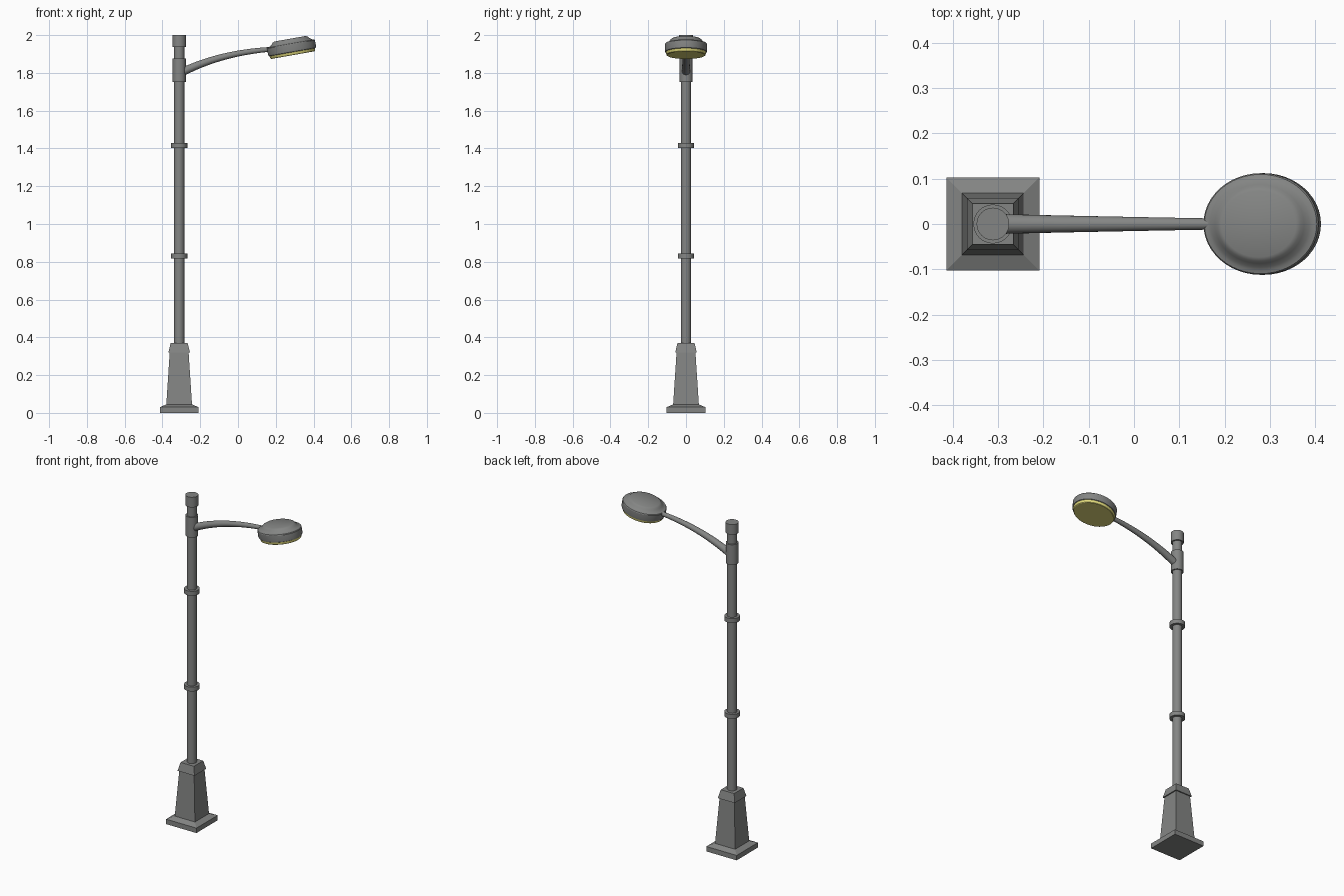
import bpy, bmesh, math
from mathutils import Vector, Matrix

if "Cube" in bpy.data.objects:
    bpy.data.objects.remove(bpy.data.objects["Cube"])

PX = -0.3115  # pole centre


def material(name, colour):
    m = bpy.data.materials.new(name)
    m.diffuse_color = colour
    m.use_nodes = True
    m.node_tree.nodes["Principled BSDF"].inputs["Base Color"].default_value = m.diffuse_color
    return m


DARK = material("dark_metal", (0.23, 0.235, 0.23, 1))
YELLOW = material("lens_yellow", (0.75, 0.7, 0.2, 1))


def finish(name, bm, smooth=True, mat=DARK):
    mesh = bpy.data.meshes.new(name)
    bmesh.ops.recalc_face_normals(bm, faces=bm.faces)
    bm.to_mesh(mesh)
    bm.free()
    mesh.materials.append(mat)
    ob = bpy.data.objects.new(name, mesh)
    bpy.context.collection.objects.link(ob)
    if smooth:
        bpy.ops.object.select_all(action='DESELECT')
        ob.select_set(True)
        bpy.context.view_layer.objects.active = ob
        bpy.ops.object.shade_smooth_by_angle(angle=math.radians(30))
    return ob


def skin(bm, rings):
    """Bridge vertex rings and cap both ends."""
    n = len(rings[0])
    for a, b in zip(rings, rings[1:]):
        for i in range(n):
            j = (i + 1) % n
            bm.faces.new((a[i], a[j], b[j], b[i]))
    bm.faces.new(rings[0][::-1])
    bm.faces.new(rings[-1])


def lathe(name, profile, segs, matrix, turn=0.0, smooth=True, mat=DARK):
    """Closed solid of revolution from (radius, height) points."""
    bm = bmesh.new()
    angles = [turn + 2 * math.pi * i / segs for i in range(segs)]
    skin(bm, [[bm.verts.new((r * math.cos(a), r * math.sin(a), z)) for a in angles]
              for r, z in profile])
    bm.transform(matrix)
    return finish(name, bm, smooth, mat)


pole_at = Matrix.Translation((PX, 0, 0))

# Square pedestal: plinth, tapered body and cap (half widths)
q = math.sqrt(2)
pedestal = [(0.1025, 0), (0.1025, 0.03), (0.068, 0.045), (0.050, 0.32),
            (0.057, 0.32), (0.045, 0.37)]
lathe("pedestal", [(h * q, z) for h, z in pedestal], 4, pole_at, math.pi / 4, False)

# Round pole, with rings, arm sleeve and top cap
lathe("pole", [(0.027, 0.36), (0.027, 1.95)], 32, pole_at)
for name, r, z0, z1 in (("lower_ring", 0.043, 0.818, 0.844),
                        ("upper_ring", 0.043, 1.402, 1.429),
                        ("arm_sleeve", 0.035, 1.753, 1.876),
                        ("pole_cap", 0.036, 1.938, 2.0)):
    lathe(name, [(r, z0), (r, z1)], 32, pole_at)

# Curved tapering arm, swept along a bezier path in the xz plane
p = [Vector(v) for v in ((-0.30, 0, 1.802), (-0.16, 0, 1.872),
                         (0.00, 0, 1.914), (0.19, 0, 1.926))]
bm = bmesh.new()
N, S = 20, 20
rings = []
for k in range(N + 1):
    t = k / N
    u = 1 - t
    pos = p[0] * u**3 + p[1] * 3 * u * u * t + p[2] * 3 * u * t * t + p[3] * t**3
    d = ((p[1] - p[0]) * u * u + (p[2] - p[1]) * 2 * u * t + (p[3] - p[2]) * t * t).normalized()
    side, up = Vector((0, 1, 0)), Vector((-d.z, 0, d.x))
    r = 0.022 - 0.010 * t
    rings.append([bm.verts.new(pos + r * (side * math.cos(2 * math.pi * i / S)
                                          + up * math.sin(2 * math.pi * i / S)))
                  for i in range(S)])
skin(bm, rings)
finish("arm", bm)

# Oval lamp head, tilted upwards away from the pole
head_at = (Matrix.Translation((0.290, 0, 1.896))
           @ Matrix.Rotation(math.radians(-10), 4, 'Y')
           @ Matrix.Diagonal((1, 0.87, 1, 1)))
lathe("lamp_housing", [(0.118, 0.012), (0.127, 0.016), (0.129, 0.024), (0.129, 0.056),
                       (0.126, 0.060), (0.117, 0.062), (0.110, 0.066), (0.100, 0.074),
                       (0.094, 0.081), (0.084, 0.086)],
      48, head_at)
lathe("lamp_lens", [(0.116, -0.002), (0.119, 0.0), (0.123, 0.014)], 48, head_at, mat=YELLOW)
